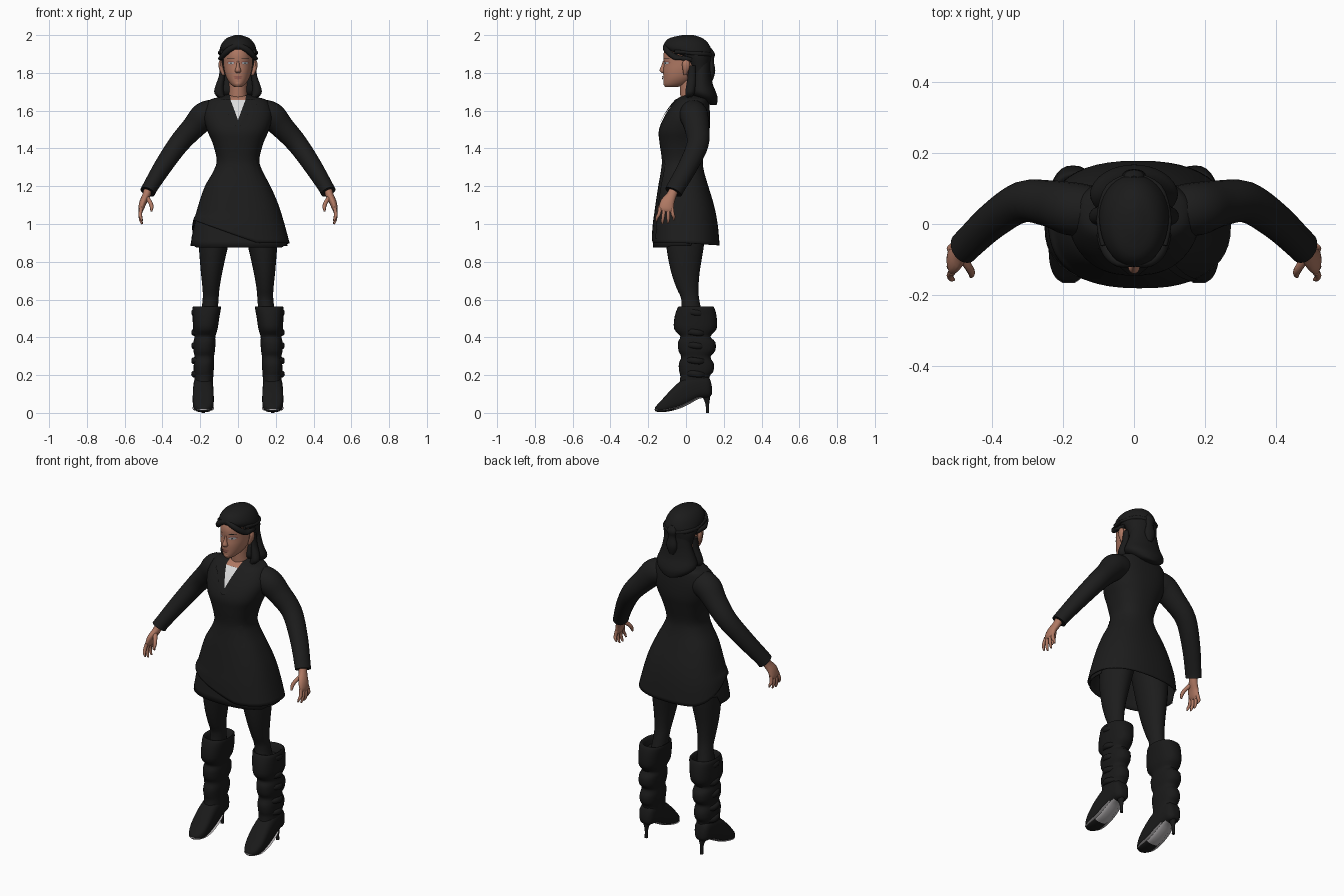
import bpy, bmesh, math
from mathutils import Vector
from mathutils.bvhtree import BVHTree


def material(name, r, g, b):
    m = bpy.data.materials.new(name)
    m.diffuse_color = (r, g, b, 1)
    return m


BLACK = material("black_cloth", 0.012, 0.012, 0.012)
LEATHER = material("black_leather", 0.010, 0.010, 0.010)
HAIR = material("dark_hair", 0.011, 0.011, 0.011)
SKIN = material("warm_skin", 0.43, 0.19, 0.125)
LIPS = material("lip_tone", 0.31, 0.11, 0.085)
SHIRT = material("light_shirt", 0.72, 0.72, 0.72)
EYE = material("eye_grey", 0.42, 0.44, 0.46)
SOLE = material("sole_grey", 0.45, 0.43, 0.44)


def finish(name, bm, mat, angle=50):
    bmesh.ops.recalc_face_normals(bm, faces=bm.faces)
    me = bpy.data.meshes.new(name)
    bm.to_mesh(me)
    bm.free()
    me.materials.append(mat)
    me.shade_smooth()
    me.set_sharp_from_angle(angle=math.radians(angle))
    ob = bpy.data.objects.new(name, me)
    bpy.context.collection.objects.link(ob)
    return ob


def spline(rows, steps):
    # Catmull-Rom interpolation of number tuples
    out = []
    for i in range(len(rows) - 1):
        a, b, c, d = (rows[min(max(i + k, 0), len(rows) - 1)] for k in (-1, 0, 1, 2))
        for j in range(steps):
            t = j / steps
            out.append([0.5 * (2*q + (r-p)*t + (2*p-5*q+4*r-s)*t*t + (3*q-p-3*r+s)*t**3)
                        for p, q, r, s in zip(a, b, c, d)])
    return out + [list(rows[-1])]


def loft(name, rows, mat, axis="z", n=24, steps=3, power=1, caps=(1, 1), side=1, shape=None):
    # rows: x, y, z, radius, radius; axis z/y = parallel sections, t = along the path
    rows = spline(rows, steps)
    pts = [Vector(r[:3]) for r in rows]
    bm = bmesh.new()
    rings = []
    for i, r in enumerate(rows):
        u = Vector((1, 0, 0))
        v = Vector((0, 1, 0)) if axis == "z" else Vector((0, 0, 1))
        if axis == "t":
            t = (pts[min(i + 1, len(pts) - 1)] - pts[max(i - 1, 0)]).normalized()
            u = t.cross(Vector((0, 1, 0))).normalized()
            v = t.cross(u)
        ring = []
        for k in range(n):
            a = math.tau * k / n
            c, s = math.cos(a), math.sin(a)
            co = (pts[i] + u * max(r[3], .001) * math.copysign(abs(c) ** power, c)
                  + v * max(r[4], .001) * math.copysign(abs(s) ** power, s))
            if shape:
                co = shape(co)
            co.x *= side
            ring.append(bm.verts.new(co))
        rings.append(ring)
    for A, B in zip(rings, rings[1:]):
        for k in range(n):
            bm.faces.new((A[k], A[(k + 1) % n], B[(k + 1) % n], B[k]))
    for flag, ring in zip(caps, (rings[0], rings[-1])):
        if flag:
            bm.faces.new(ring)
    return finish(name, bm, mat)


def span(z, x0, x1, y0, y1):
    # horizontal section given by its extents
    return ((x0 + x1) / 2, (y0 + y1) / 2, z, (x1 - x0) / 2, (y1 - y0) / 2)


def patch(name, target, rows, mat, off=0.003, cols=6):
    # thin plate laid on the front of a surface; rows: z, left x, right x
    me = target.data
    tree = BVHTree.FromPolygons([v.co for v in me.vertices], [p.vertices for p in me.polygons])
    bm = bmesh.new()
    grid = []
    for z, a, b in rows:
        line = []
        for k in range(cols + 1):
            x = a + (b - a) * k / cols
            hit = tree.ray_cast(Vector((x, -1, z)), Vector((0, 1, 0)))[0]
            line.append(bm.verts.new((x, (hit.y if hit else 0) - off, z)))
        grid.append(line)
    for A, B in zip(grid, grid[1:]):
        for k in range(cols):
            bm.faces.new((A[k], B[k], B[k + 1], A[k + 1]))
    ob = finish(name, bm, mat)
    if ob.data.polygons[0].normal.y > 0:
        ob.data.flip_normals()
    return ob


def oval(cx, cz, rx, rz):
    return [(cz + rz * math.cos(a), cx - rx * math.sin(a) - .0003, cx + rx * math.sin(a) + .0003)
            for a in (math.pi * k / 8 for k in range(9))]


def lerp_rows(top, bottom, k=10):
    return [tuple(a + (b - a) * i / k for a, b in zip(top, bottom)) for i in range(k + 1)]


# --- coat with a slanted wrap hem, hanging a little at centre back ---
def hem(co):
    if co.z < 1.05:
        w = min(max(.3 - 2.9 * co.x, 0), 1) * min(max((.15 - co.y) / .2, 0), 1)
        f = (1.05 - co.z) / .15
        co.z += (.12 * w - .012 * max(co.y, 0) / .17) * f
        co.x *= 1 - .04 * w * f
        co.y *= 1 - .02 * w * f
    return co


def under_hem(co):
    # front dips, back is tucked up out of sight
    if co.z < 1:
        co.z += (.05 if co.y > .03 else -.008 if co.y < -.1 else 0) * (1 - co.z) / .115
    return co


coat = loft("coat", [
    span(1.688, -.05, .05, .01, .10), span(1.672, -.10, .10, -.03, .112),
    span(1.652, -.155, .155, -.057, .12), span(1.58, -.182, .182, -.108, .127),
    span(1.5, -.165, .165, -.143, .125), span(1.43, -.135, .135, -.14, .11),
    span(1.34, -.113, .113, -.128, .09), span(1.28, -.13, .13, -.133, .095),
    span(1.2, -.175, .172, -.147, .118), span(1.1, -.21, .215, -.162, .148),
    span(1.0, -.236, .246, -.175, .168), span(.9, -.25, .273, -.182, .178)],
    BLACK, n=48, steps=4, power=.83, caps=(1, 0), shape=hem)
loft("under_skirt", [
    span(1.12, -.19, .19, -.14, .13), span(1.0, -.23, .235, -.163, .155),
    span(.885, -.252, .262, -.176, .165)], BLACK, n=48, power=.83, caps=(1, 0), shape=under_hem)
for ob in ("coat", "under_skirt"):
    m = bpy.data.objects[ob].modifiers.new("thickness", "SOLIDIFY")
    m.thickness = .006
loft("coat_collar", [(0, .06, 1.65, .09, .062), (0, .064, 1.68, .075, .055),
                     (0, .066, 1.70, .062, .048)], BLACK)
patch("shirt_front", coat, lerp_rows((1.656, -.039, .039), (1.553, -.001, .001)), SHIRT, .004)
patch("throat", coat, lerp_rows((1.678, -.042, .042), (1.656, -.039, .039), 4), SKIN, .003)
for s, side in ((1, "left"), (-1, "right")):
    patch(side + "_lapel", coat, [(z, *sorted((s * a, s * b))) for z, a, b in
          ((1.66, .040, .085), (1.63, .030, .10), (1.615, .024, .075), (1.58, .012, .05),
           (1.52, -.008, .012))], BLACK, .008)
patch("wrap_edge", coat, lerp_rows((1.34, .075, .095), (.92, .165, .18), 14), BLACK, .005, 2)

# --- head and neck ---
loft("neck", [(0, .03, 1.62, .06, .055), (0, .022, 1.69, .047, .053), (0, .02, 1.78, .048, .055)], SKIN)
head = loft("head", [
    span(1.724, -.016, .016, -.105, -.05), span(1.738, -.037, .037, -.117, 0),
    span(1.77, -.059, .059, -.119, .05), span(1.81, -.072, .072, -.121, .095),
    span(1.85, -.077, .077, -.117, .115), span(1.90, -.077, .077, -.119, .12),
    span(1.95, -.066, .066, -.098, .10), span(1.985, -.03, .03, -.05, .05)], SKIN, n=40, power=.95)
loft("nose", [(0, -.112, 1.862, .006, .01), (0, -.12, 1.835, .009, .012),
              (0, -.122, 1.812, .016, .018), (0, -.116, 1.80, .012, .012)], SKIN, n=16)
loft("chin", [(0, -.098, 1.725, .012, .012), (0, -.102, 1.742, .022, .018),
              (0, -.10, 1.758, .018, .016)], SKIN, n=16)
patch("upper_lip", head, oval(0, 1.779, .024, .005), LIPS, .006)
patch("lower_lip", head, oval(0, 1.771, .019, .005), LIPS, .007)
for s, side in ((1, "left"), (-1, "right")):
    patch(side + "_eyelid", head, oval(s * .037, 1.854, .021, .010), LIPS, .002)
    patch(side + "_eye", head, oval(s * .037, 1.852, .017, .0065), EYE, .004)
    patch(side + "_iris", head, oval(s * .037, 1.852, .003, .004), HAIR, .005)
    patch(side + "_eyebrow", head, oval(s * .038, 1.877, .020, .002), HAIR, .003)
    loft(side + "_ear", [(.077, -.005, 1.79, .008, .008), (.088, .0, 1.82, .012, .018),
                         (.093, .0, 1.85, .010, .02), (.09, .0, 1.872, .005, .01)],
         SKIN, n=12, side=s)

# --- hair ---
loft("hair_crown", [
    span(1.76, -.080, .080, .03, .125), span(1.82, -.085, .085, .015, .125),
    span(1.87, -.095, .095, -.02, .132), span(1.90, -.098, .098, -.075, .138),
    span(1.93, -.096, .096, -.118, .132), span(1.96, -.083, .083, -.113, .115),
    span(1.985, -.058, .058, -.085, .085), span(2.0, -.015, .015, -.02, .04)], HAIR, n=36)
loft("hair_back", [
    span(1.88, -.075, .075, .03, .13), span(1.80, -.090, .090, .03, .132),
    span(1.74, -.110, .110, .015, .142), span(1.70, -.124, .124, .01, .158),
    span(1.67, -.108, .108, .04, .167), span(1.64, -.06, .06, .10, .165),
    span(1.63, -.02, .02, .13, .16)], HAIR, n=32)
loft("half_ponytail", [(0, .12, 1.93, .015, .015), (0, .133, 1.90, .03, .02), (0, .133, 1.865, .022, .014),
                       (0, .135, 1.81, .034, .02), (0, .13, 1.76, .015, .012)], HAIR, n=16)
for s, side in ((1, "left"), (-1, "right")):
    # swept fringe over the temple, and a lock falling behind the jaw
    loft(side + "_fringe", [(.0, -.108, 1.945, .012, .012), (.04, -.108, 1.928, .016, .014),
         (.07, -.085, 1.902, .015, .016), (.086, -.05, 1.882, .012, .018),
         (.092, -.015, 1.878, .010, .014), (.09, .03, 1.87, .006, .01)],
         HAIR, axis="t", n=14, side=s)
    loft(side + "_side_lock", [(.082, .03, 1.84, .012, .02), (.086, .03, 1.78, .016, .022),
         (.098, .025, 1.73, .022, .025), (.099, .02, 1.69, .025, .024), (.075, .012, 1.66, .008, .008)],
         HAIR, n=14, side=s)
    loft(side + "_hair_twist", [(.085, -.06, 1.912, .011, .009), (.095, -.01, 1.908, .011, .009),
         (.092, .05, 1.903, .011, .009), (.07, .105, 1.90, .011, .009), (.02, .133, 1.895, .01, .009)],
         HAIR, axis="t", n=12, side=s)

for s, side in ((1, "left"), (-1, "right")):
    # --- sleeve and hand ---
    loft(side + "_sleeve", [(.06, .035, 1.575, .05, .05), (.12, .037, 1.583, .072, .07),
         (.178, .043, 1.570, .075, .075), (.235, .057, 1.512, .063, .066),
         (.315, .062, 1.423, .055, .058),
         (.397, .01, 1.305, .048, .052), (.462, -.05, 1.20, .041, .048),
         (.478, -.066, 1.17, .041, .048)], BLACK, axis="t", steps=4, side=s)
    loft(side + "_palm", [(.474, -.06, 1.19, .022, .024), (.486, -.078, 1.15, .021, .027),
         (.503, -.098, 1.115, .019, .037), (.513, -.105, 1.08, .015, .038),
         (.515, -.108, 1.065, .008, .03)], SKIN, axis="t", n=16, side=s)
    for i, name in enumerate(("index", "middle", "ring", "little")):
        y0, y1, tip = -.135 + i * .02, -.154 + i * .03, (1.015, 1.0, 1.003, 1.02)[i]
        loft(f"{side}_{name}_finger", [(.512, y0, 1.085, .010, .010), (.518, (y0 + y1) / 2, 1.05, .0095, .0095),
             (.514, y1, tip + .018, .008, .008), (.507, y1 - .002, tip, .004, .004)],
             SKIN, axis="t", n=10, side=s)
    loft(side + "_thumb", [(.488, -.088, 1.145, .013, .014), (.465, -.122, 1.115, .011, .012),
         (.457, -.138, 1.09, .010, .010), (.459, -.148, 1.068, .005, .005)],
         SKIN, axis="t", n=10, side=s)

    # --- legging ---
    loft(side + "_legging", [span(1.02, .015, .21, -.11, .11), span(.88, .053, .207, -.104, .094),
         span(.75, .082, .197, -.08, .073), span(.66, .098, .188, -.05, .066),
         span(.6, .103, .187, -.025, .07), span(.5, .11, .2, -.03, .09)], BLACK, side=s)

    # --- slouchy boot shaft ---
    loft(side + "_boot_shaft", [span(.52, .11, .215, -.02, .11), span(.558, .10, .225, -.03, .13),
         span(.56, .09, .240, -.042, .148), span(.51, .098, .240, -.06, .162),
         span(.445, .108, .238, -.063, .162), span(.405, .12, .230, -.03, .13),
         span(.375, .119, .236, -.042, .155), span(.33, .122, .236, -.04, .155),
         span(.296, .127, .229, -.025, .13), span(.26, .126, .234, -.038, .147),
         span(.22, .129, .234, -.036, .145), span(.19, .131, .230, -.03, .125),
         span(.13, .132, .234, -.04, .125)], LEATHER, n=28, power=.85, side=s)
    for z in (.53, .425, .355, .275, .205):
        loft(side + "_boot_fold", [(.205, -.01, z, .004, .006), (.231, .025, z + .004, .012, .016),
             (.232, .075, z - .002, .012, .016), (.205, .115, z, .004, .006)],
             LEATHER, axis="y", n=12, side=s)

    # --- boot foot, with pale arch underneath ---
    foot = loft(side + "_boot_foot", [(.184, y, (a + b) / 2, r, (b - a) / 2) for y, a, b, r in (
        (.138, .10, .135, .018), (.12, .082, .19, .042), (.07, .075, .20, .050),
        (.02, .048, .195, .053), (-.03, .024, .168, .055), (-.08, .010, .122, .056),
        (-.12, .004, .078, .051), (-.15, .005, .046, .036), (-.165, .010, .028, .014))],
        LEATHER, axis="y", n=32, power=.68, side=s)
    foot.data.materials.append(SOLE)
    for f in foot.data.polygons:
        if f.normal.z < -.75 and -.07 < f.center.y < .08:
            f.material_index = 1
    loft(side + "_sole_welt", [(.184, y, z, r, .003) for y, z, r in (
        (.06, .082, .046), (.02, .060, .053), (-.03, .036, .055), (-.08, .022, .056),
        (-.12, .015, .051), (-.15, .015, .038), (-.166, .018, .017))], SOLE, axis="y", n=16,
        power=.8, side=s)
    loft(side + "_boot_heel", [(.184, .114, 0, .009, .009), (.184, .113, .045, .009, .010),
         (.184, .108, .08, .018, .02), (.184, .098, .105, .034, .034)], LEATHER, n=14, side=s)
